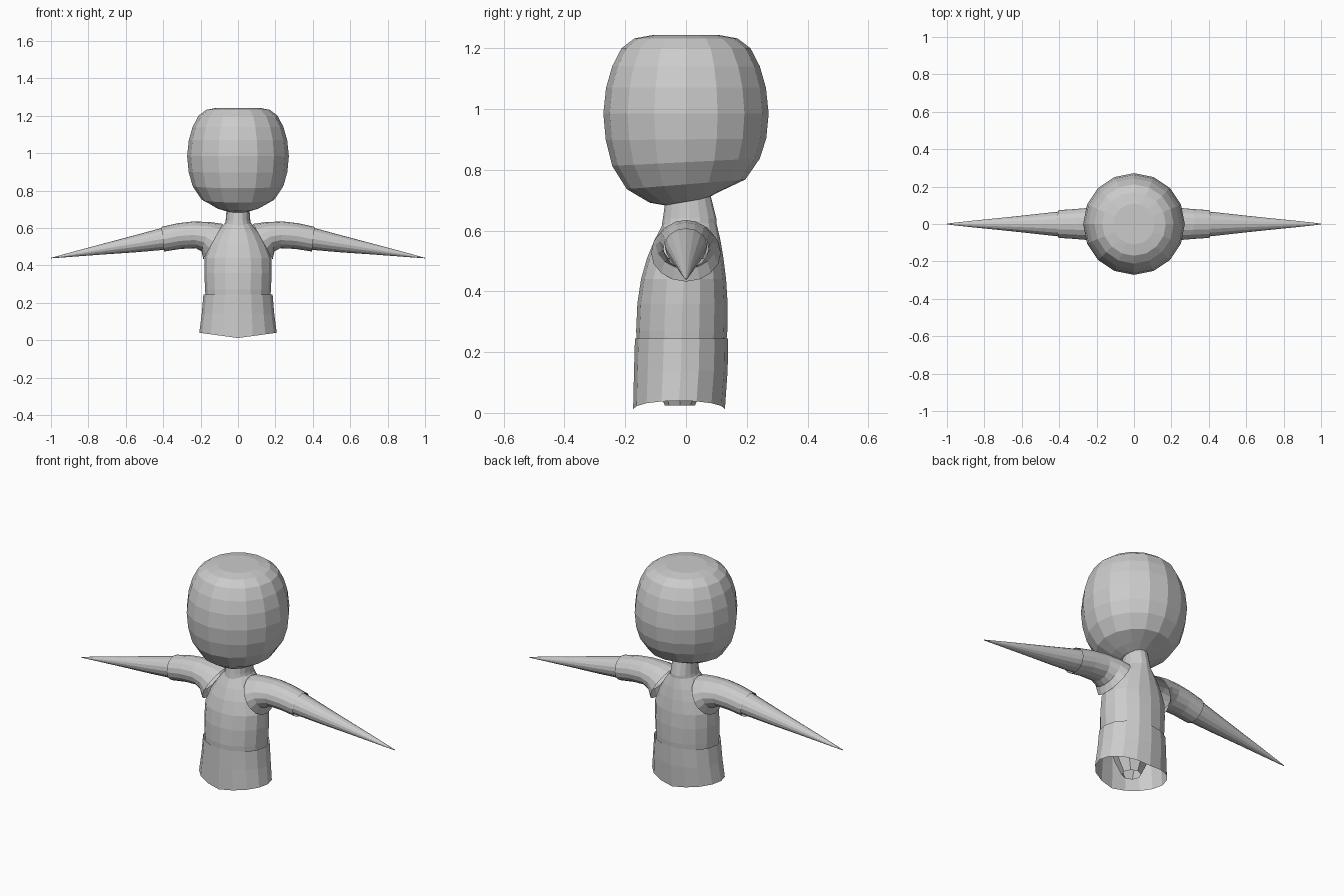
import bpy, bmesh
from math import sin, cos, pi
from mathutils import Vector

if "Cube" in bpy.data.objects:
    bpy.data.objects.remove(bpy.data.objects["Cube"])

grey = bpy.data.materials.new("plain grey")
grey.diffuse_color = (0.6, 0.6, 0.6, 1)
grey.use_nodes = True
grey.node_tree.nodes["Principled BSDF"].inputs["Base Color"].default_value = grey.diffuse_color


def loft(name, rings, cap_start=False, cap_end=False):
    """Skin a list of equal-length rings of points."""
    bm = bmesh.new()
    rows = [[bm.verts.new(p) for p in ring] for ring in rings]
    n = len(rows[0])
    for a, b in zip(rows, rows[1:]):
        for i in range(n):
            j = (i + 1) % n
            bm.faces.new((a[i], a[j], b[j], b[i]))
    if cap_start:
        bm.faces.new(rows[0][::-1])
    if cap_end:
        bm.faces.new(rows[-1])
    bmesh.ops.recalc_face_normals(bm, faces=bm.faces)
    mesh = bpy.data.meshes.new(name)
    bm.to_mesh(mesh)
    bm.free()
    mesh.materials.append(grey)
    ob = bpy.data.objects.new(name, mesh)
    bpy.context.collection.objects.link(ob)
    return ob


def level_ring(z, hx, y0, y1, n=16, tilt=0.0, side_lift=0.0):
    """Horizontal oval from y0 to y1; tilt slopes it along y, side_lift raises its sides."""
    pts = []
    for i in range(n):
        a = 2 * pi * i / n
        y = (y0 + y1) / 2 + (y1 - y0) / 2 * sin(a)
        pts.append(Vector((hx * cos(a), y, z + tilt * y + side_lift * abs(cos(a)))))
    return pts


def arm_ring(side, xt, zt, xb, zb, w, n=16):
    """Oval across an arm, given by its top point, bottom point and half width."""
    top, bot = Vector((xt, 0, zt)), Vector((xb, 0, zb))
    pts = []
    for i in range(n):
        a = 2 * pi * i / n
        p = (top + bot) / 2 + (top - bot) / 2 * cos(a)
        pts.append(Vector((side * p.x, w * sin(a), p.z)))
    return pts


# Head: rounded block, with the underside rising to the back
head = [(0.695, 0.07, 0.17), (0.712, 0.12, 0.17), (0.752, 0.195, 0.08),
        (0.825, 0.243, 0.05), (0.90, 0.264, 0.01), (0.985, 0.272, 0),
        (1.07, 0.263, 0), (1.14, 0.243, 0), (1.20, 0.212, 0),
        (1.232, 0.17, 0), (1.243, 0.11, 0)]
loft("head", [level_ring(z, r, -r, r, tilt=t) for z, r, t in head], True, True)

# Neck
loft("neck", [level_ring(*r) for r in [
    (0.58, 0.08, -0.085, 0.10), (0.64, 0.066, -0.076, 0.10),
    (0.74, 0.058, -0.062, 0.075)]])

# Upper shirt
loft("shirt_upper", [level_ring(*r) for r in [
    (0.20, 0.172, -0.160, 0.130), (0.27, 0.176, -0.164, 0.136),
    (0.36, 0.180, -0.160, 0.137), (0.44, 0.178, -0.148, 0.132),
    (0.51, 0.150, -0.128, 0.123), (0.57, 0.115, -0.103, 0.113),
    (0.625, 0.072, -0.074, 0.100)]])

# Lower shirt: overlapping band with an uneven open hem
loft("shirt_lower", [
    level_ring(0.245, 0.185, -0.168, 0.139),
    level_ring(0.14, 0.194, -0.171, 0.137),
    level_ring(0.012, 0.207, -0.174, 0.128, side_lift=0.028)])

# Small tapering piece inside the open hem
loft("inner_hip", [level_ring(0.21, 0.13, -0.13, 0.10, 8),
                   level_ring(0.10, 0.09, -0.10, 0.06, 8),
                   level_ring(0.025, 0.05, -0.07, 0.03, 8)])

# Sleeves and pointed arms
sleeve = [(0.08, 0.622, 0.185, 0.432, 0.115), (0.15, 0.632, 0.195, 0.475, 0.100),
          (0.24, 0.635, 0.225, 0.492, 0.087), (0.32, 0.626, 0.31, 0.488, 0.080),
          (0.41, 0.606, 0.395, 0.474, 0.074)]
arm = [(0.36, 0.610, 0.36, 0.488, 0.070), (0.42, 0.597, 0.41, 0.482, 0.065),
       (0.55, 0.562, 0.55, 0.470, 0.050), (0.70, 0.522, 0.70, 0.460, 0.034),
       (0.85, 0.482, 0.85, 0.449, 0.019), (0.97, 0.449, 0.97, 0.440, 0.006),
       (1.00, 0.441, 1.00, 0.438, 0.002)]
for side, label in ((1, "left"), (-1, "right")):
    loft(label + "_sleeve", [arm_ring(side, *r) for r in sleeve])
    loft(label + "_arm", [arm_ring(side, *r) for r in arm], True, True)
